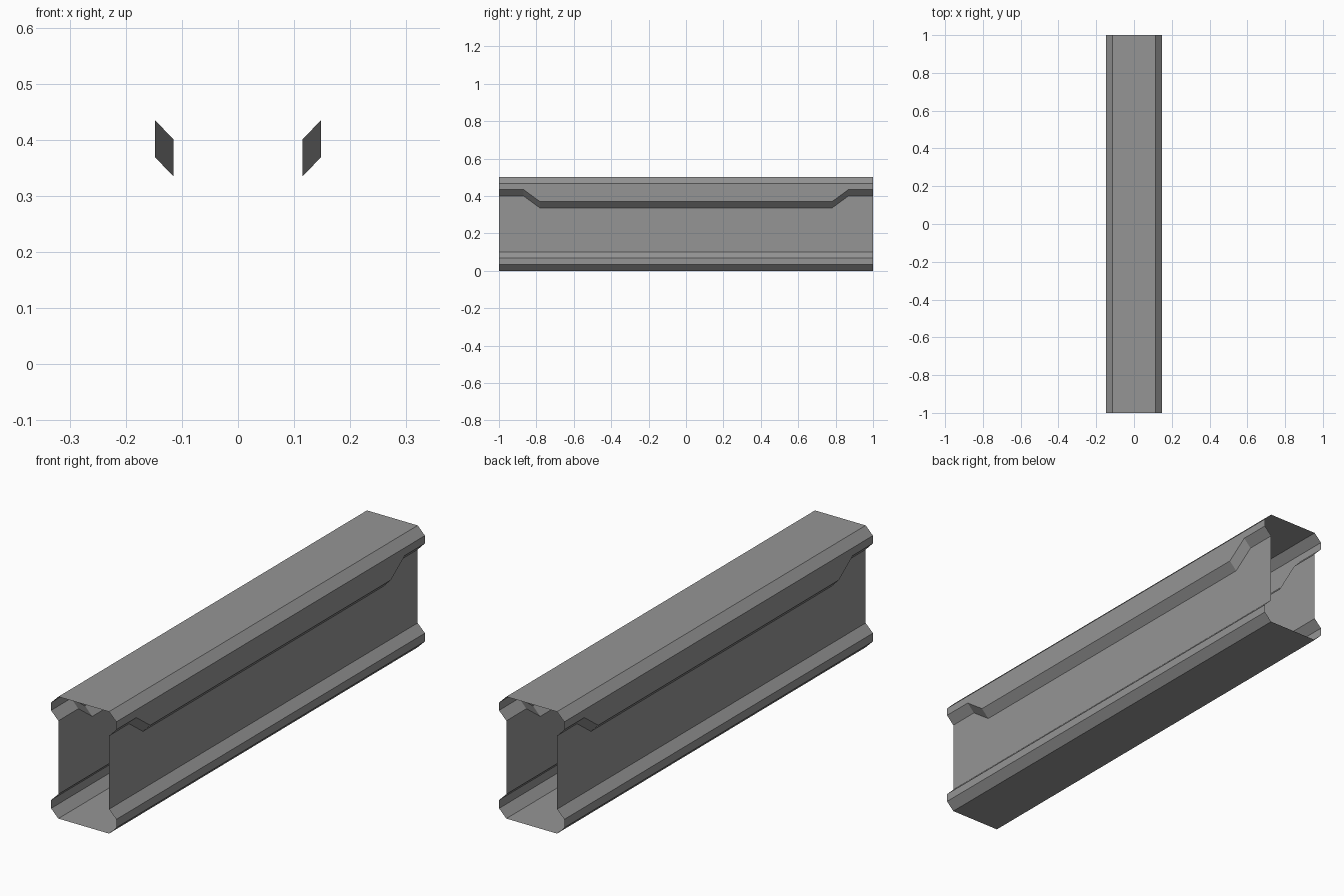
import bpy
import bmesh

cube = bpy.data.objects.get("Cube")
if cube:
    bpy.data.objects.remove(cube, do_unlink=True)

steel = bpy.data.materials.new("grey_steel")
steel.use_nodes = True
GREY = (0.3, 0.3, 0.3, 1)
steel.diffuse_color = GREY
steel.node_tree.nodes["Principled BSDF"].inputs["Base Color"].default_value = GREY

WALL, LIP = 0.115, 0.148      # half widths of the web and the flanges
STATIONS = [(-1, 0), (-0.87, 0), (-0.78, 0.066),
            (0.78, 0.066), (0.87, 0), (1, 0)]   # y, drop of the upper flange


def section(drop):
    """Closed outline of the beam; the upper flange deepens by drop."""
    half = [(WALL, 0), (LIP, 0.033), (LIP, 0.067), (WALL, 0.1),
            (WALL, 0.401 - drop), (LIP, 0.435 - drop), (LIP, 0.467), (WALL, 0.5)]
    return half + [(-x, z) for x, z in reversed(half)]


# Open-ended sheet beam lofted through its sections
bm = bmesh.new()
rings = [[bm.verts.new((x, y, z)) for x, z in section(drop)] for y, drop in STATIONS]
for a, b in zip(rings, rings[1:]):
    for i in range(len(a)):
        j = (i + 1) % len(a)
        bm.faces.new((a[i], a[j], b[j], b[i]))
bmesh.ops.recalc_face_normals(bm, faces=bm.faces)

# Merge flat strips into single panels
bmesh.ops.dissolve_limit(bm, angle_limit=0.01, verts=bm.verts, edges=bm.edges)

mesh = bpy.data.meshes.new("hollow_beam")
bm.to_mesh(mesh)
bm.free()
mesh.materials.append(steel)
beam = bpy.data.objects.new("hollow_beam", mesh)
bpy.context.collection.objects.link(beam)
